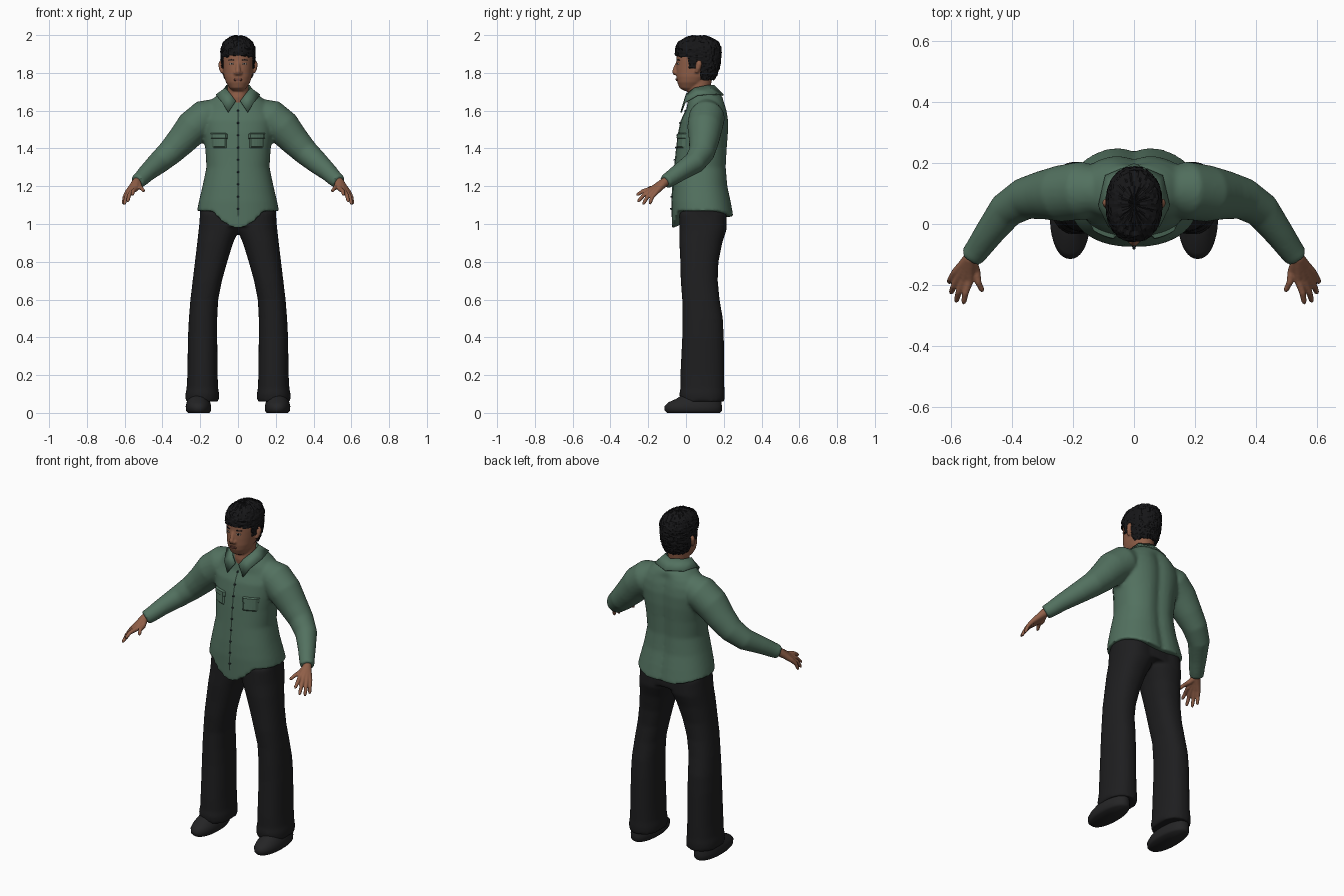
import bpy, bmesh, math, random
from mathutils import Vector

random.seed(4)
old = bpy.data.objects.get("Cube")
if old:
    bpy.data.objects.remove(old)


def material(name, r, g, b):
    m = bpy.data.materials.new(name)
    m.use_nodes = True
    m.diffuse_color = (r, g, b, 1)
    m.node_tree.nodes["Principled BSDF"].inputs["Base Color"].default_value = (r, g, b, 1)
    m.node_tree.nodes["Principled BSDF"].inputs["Roughness"].default_value = 0.8
    return m


GREEN = material("shirt green", 0.085, 0.165, 0.115)
BLACK = material("trouser black", 0.013, 0.013, 0.014)
LEATHER = material("shoe black", 0.018, 0.018, 0.019)
HAIR = material("hair black", 0.008, 0.008, 0.009)
SKIN = material("skin brown", 0.28, 0.115, 0.065)
LIP = material("lip brown", 0.19, 0.07, 0.05)
WHITE = material("eye white", 0.45, 0.4, 0.36)
BUTTON = material("button grey", 0.03, 0.045, 0.05)


def oval(z, y0, y1, x1, x0=None, n=2.0, seg=40):
    """Horizontal superellipse ring between y0..y1 and x0..x1."""
    x0 = -x1 if x0 is None else x0
    cx, cy, rx, ry = (x0 + x1) / 2, (y0 + y1) / 2, (x1 - x0) / 2, (y1 - y0) / 2
    ring = []
    for i in range(seg):
        a = math.tau * i / seg
        c, s = math.cos(a), math.sin(a)
        ring.append(Vector((cx + rx * math.copysign(abs(c) ** (2 / n), c),
                            cy + ry * math.copysign(abs(s) ** (2 / n), s), z)))
    return ring


def loft(bm, rings):
    """Closed skin over rings, with fan caps."""
    rows = [[bm.verts.new(p) for p in r] for r in rings]
    faces, k = [], len(rows[0])
    for a, b in zip(rows, rows[1:]):
        faces += [bm.faces.new((a[i], a[(i + 1) % k], b[(i + 1) % k], b[i])) for i in range(k)]
    for row in (rows[0], rows[-1]):
        mid = bm.verts.new(sum((v.co for v in row), Vector()) / k)
        faces += [bm.faces.new((row[i], row[(i + 1) % k], mid)) for i in range(k)]
    bmesh.ops.recalc_face_normals(bm, faces=faces)


def tube(bm, path, side=1, seg=16):
    """Round limb along (x, y, z, radius) points."""
    pts = [Vector((p[0] * side, p[1], p[2])) for p in path]
    rings = []
    for i, p in enumerate(pts):
        t = (pts[min(i + 1, len(pts) - 1)] - pts[max(i - 1, 0)]).normalized()
        u = t.cross(Vector((0.3, 0.9, 0.1))).normalized()
        w = t.cross(u)
        angles = [math.tau * j / seg for j in range(seg)]
        rings.append([p + (u * math.cos(a) + w * math.sin(a)) * path[i][3] for a in angles])
    loft(bm, rings)


def finish(bm, name, mat, voxel=0, relax=0, mirror=False, thick=0, smooth=True):
    me = bpy.data.meshes.new(name)
    bm.to_mesh(me)
    bm.free()
    me.materials.append(mat)
    for p in me.polygons:
        p.use_smooth = smooth
    ob = bpy.data.objects.new(name, me)
    bpy.context.collection.objects.link(ob)
    if voxel:
        m = ob.modifiers.new("blend", "REMESH")
        m.mode, m.voxel_size, m.use_smooth_shade = "VOXEL", voxel, True
    if relax:
        m = ob.modifiers.new("relax", "SMOOTH")
        m.factor, m.iterations = 0.5, relax
    if mirror:
        ob.modifiers.new("mirror", "MIRROR")
    if thick:
        m = ob.modifiers.new("thickness", "SOLIDIFY")
        m.thickness, m.offset = thick, -1
    return ob


def section(table, z):
    """Interpolated (front, back, half width) of a ring table at height z."""
    z = min(max(z, table[0][0]), table[-1][0])
    for a, b in zip(table, table[1:]):
        if z <= b[0]:
            f = (z - a[0]) / (b[0] - a[0])
            return [p + (q - p) * f for p, q in zip(a[1:], b[1:])]


def plate(name, table, n, cx, cz, w, h, off, mat, nx=6, nz=6, disc=False, mirror=True):
    """Thin plate wrapped on the front of a lofted body."""
    bm = bmesh.new()
    grid = []
    for j in range(nz + 1):
        row = []
        for i in range(nx + 1):
            u, v = 2 * i / nx - 1, 2 * j / nz - 1
            lift = -0.006 if max(abs(u), abs(v)) > 0.99 else off
            if disc:
                u, v = u * math.sqrt(1 - v * v / 2), v * math.sqrt(1 - u * u / 2)
            x, z = cx + u * w, cz + v * h
            y0, y1, rx = section(table, z)
            edge = max(0, 1 - abs(x / rx) ** n) ** (1 / n)
            row.append(bm.verts.new((x, (y0 + y1) / 2 - (y1 - y0) / 2 * edge - lift, z)))
        grid.append(row)
    for a, b in zip(grid, grid[1:]):
        for i in range(nx):
            bm.faces.new((a[i], a[i + 1], b[i + 1], b[i]))
    finish(bm, name, mat, mirror=mirror, smooth=False)


# Shirt: body with curved hem, blended into both sleeves
BODY = [(1.07, -.075, .257, .217), (1.12, -.075, .242, .207), (1.2, -.07, .225, .188),
        (1.3, -.06, .217, .167), (1.4, -.05, .222, .173), (1.48, -.04, .228, .186),
        (1.55, -.025, .228, .195), (1.6, 0, .22, .183), (1.64, .008, .208, .157),
        (1.67, .015, .195, .125), (1.695, .025, .175, .09), (1.71, .035, .155, .07)]
bm = bmesh.new()
rings = [oval(*r, n=2.3) for r in BODY]
for p in rings[0]:
    if p.y < 0.09:
        p.z -= 0.095 * max(0, 1 - (p.x / 0.14) ** 2)
    else:
        p.z -= 0.035 * max(0, 1 - (p.x / 0.21) ** 2)
for ring in rings[:9]:
    for p in ring:
        if p.y > 0.15:
            p.y -= 0.016 * math.exp(-(p.x / 0.035) ** 2)
loft(bm, rings)
for s in (-1, 1):
    tube(bm, [(.09, .11, 1.60, .07), (.17, .11, 1.565, .096), (.24, .10, 1.51, .093),
              (.30, .095, 1.44, .08), (.36, .083, 1.378, .069), (.42, .045, 1.325, .06),
              (.48, -.035, 1.273, .048), (.515, -.085, 1.238, .042), (.535, -.11, 1.222, .039)], s, 24)
finish(bm, "shirt", GREEN, voxel=0.009, relax=5)

# Folded collar
TOP = [(.012, -.012, 1.652), (.04, .0, 1.69), (.068, .045, 1.722), (.062, .11, 1.735), (0, .15, 1.735)]
LOW = [(.052, -.03, 1.592), (.085, -.01, 1.645), (.118, .06, 1.685), (.095, .16, 1.69), (0, .2, 1.685)]
bm = bmesh.new()
top, low = [[bm.verts.new(p) for p in edge] for edge in (TOP, LOW)]
for i in range(len(TOP) - 1):
    bm.faces.new((top[i], low[i], low[i + 1], top[i + 1]))
finish(bm, "collar", GREEN, mirror=True, thick=0.008)

# Placket, pockets with flaps, and buttons
plate("placket", BODY, 2.3, 0, 1.32, .02, .3, .003, GREEN, 2, 24, mirror=False)
plate("pocket", BODY, 2.3, .1, 1.437, .045, .04, .008, GREEN)
plate("pocket_flap", BODY, 2.3, .1, 1.466, .049, .017, .013, GREEN)
for i in range(9):
    plate("button", BODY, 2.3, 0, 1.08 + i * 0.065, .007, .007, .009, BUTTON, 4, 4, True, False)

# Trousers: hips blended into two flared legs
LEG = [(.06, -.03, .203, .278, .1), (.1, -.035, .205, .278, .1), (.13, -.03, .203, .272, .105),
       (.2, -.03, .203, .268, .108), (.4, -.02, .2, .265, .11), (.5, -.02, .195, .26, .11),
       (.6, -.02, .178, .252, .105), (.7, -.028, .168, .24, .085), (.8, -.03, .172, .228, .057),
       (.9, -.035, .192, .216, .026), (.97, -.035, .215, .208, -.005), (1.06, -.035, .215, .2, -.005)]
bm = bmesh.new()
for s in (-1, 1):
    rings = [oval(*r, n=2.3) for r in LEG]
    for ring in rings:
        for p in ring:
            p.x *= s
    loft(bm, rings)
loft(bm, [oval(z, -.035, .215, .203, n=2.4) for z in (.99, 1.05, 1.1)])
finish(bm, "trousers", BLACK, voxel=0.01, relax=3)

# Shoes
SHOE = [(0, -.1, .18, .265, .15), (.012, -.113, .19, .275, .143), (.035, -.115, .19, .277, .142),
        (.055, -.095, .188, .272, .147), (.075, -.05, .185, .265, .155), (.11, .0, .18, .25, .16)]
bm = bmesh.new()
loft(bm, [oval(*r, n=2.2) for r in SHOE])
finish(bm, "shoe", LEATHER, mirror=True)

# Head, neck, nose and ears blended together
HEAD = [(1.705, -.01, .05, .028), (1.72, -.034, .07, .045), (1.75, -.046, .10, .064),
        (1.78, -.051, .13, .074), (1.82, -.052, .16, .08), (1.86, -.05, .17, .084),
        (1.9, -.05, .175, .084), (1.94, -.04, .165, .078), (1.97, -.01, .14, .06),
        (1.985, .03, .11, .03)]
bm = bmesh.new()
loft(bm, [oval(*r, n=2.2) for r in HEAD])
loft(bm, [oval(1.63, .01, .14, .065), oval(1.67, .005, .135, .058), oval(1.72, .01, .13, .056),
          oval(1.79, .02, .14, .058)])
tube(bm, [(0, -.044, 1.86, .008), (0, -.054, 1.83, .011), (0, -.061, 1.806, .014), (0, -.055, 1.79, .01)])
for s in (-1, 1):
    tube(bm, [(.012, -.048, 1.808, .008), (.013, -.054, 1.8, .01), (.012, -.048, 1.792, .008)], s)
    tube(bm, [(.086, .068, 1.865, .01), (.09, .07, 1.848, .015), (.088, .064, 1.825, .014),
              (.082, .055, 1.8, .009)], s)
finish(bm, "head", SKIN, voxel=0.005, relax=3)

# Face details
plate("eye", HEAD, 2.2, .034, 1.848, .014, .0055, .004, WHITE, disc=True)
plate("iris", HEAD, 2.2, .034, 1.848, .006, .0055, .006, HAIR, disc=True)
plate("eyebrow", HEAD, 2.2, .036, 1.869, .019, .004, .004, HAIR, disc=True)
plate("mouth", HEAD, 2.2, 0, 1.764, .026, .009, .006, LIP, disc=True, mirror=False)

# Cropped hair: rough shell, cut away around the face and ears
CROP = [(1.755, 0, .145, .062), (1.79, -.04, .165, .08), (1.83, -.045, .178, .088),
        (1.88, -.058, .186, .091), (1.93, -.057, .188, .091), (1.965, -.04, .172, .077),
        (1.988, 0, .13, .047), (1.997, .03, .1, .018)]
bm = bmesh.new()
heights = [1.755 + 0.242 * i / 32 for i in range(33)]
loft(bm, [oval(z, *section(CROP, z), n=2.2, seg=72) for z in heights])
for v in bm.verts:
    out = (v.co - Vector((0, .06, 1.87))).normalized()
    v.co += out * random.uniform(-.003, .004)
    v.co.z = min(v.co.z, 2.0)
bare = []
for f in bm.faces:
    c = f.calc_center_median()
    hairline = 1.888 - 0.25 * max(0, abs(c.x) - 0.05)
    sideburn = c.z > 1.82 and c.y > 0.015
    if c.z < 1.76 or not (c.z > hairline or sideburn or c.y > 0.078):
        bare.append(f)
bmesh.ops.delete(bm, geom=bare, context="FACES")
finish(bm, "hair", HAIR, thick=0.012, smooth=False)

# Hands: fingers fan out from the wrist and blend into a palm
KNUCKLE_TIP = [((.54, -.185, 1.185), (.56, -.262, 1.152)), ((.558, -.183, 1.178), (.585, -.256, 1.117)),
               ((.574, -.173, 1.172), (.602, -.228, 1.103)), ((.586, -.158, 1.168), (.608, -.192, 1.105)),
               ((.518, -.155, 1.195), (.497, -.222, 1.172))]
bm = bmesh.new()
wrist = Vector((.538, -.115, 1.22))
for knuckle, tip in KNUCKLE_TIP:
    k, t = Vector(knuckle), Vector(tip)
    bend = (k + t) / 2 + Vector((.004, -.004, .006))
    tube(bm, [(.522, -.09, 1.235, .024), (*wrist, .024), (*(wrist + k) / 2, .018), (*k, .0135),
              (*bend, .0105), (*(bend + t * 3) / 4, .009), (*t, .005)])
finish(bm, "hand", SKIN, voxel=0.004, relax=2, mirror=True)
